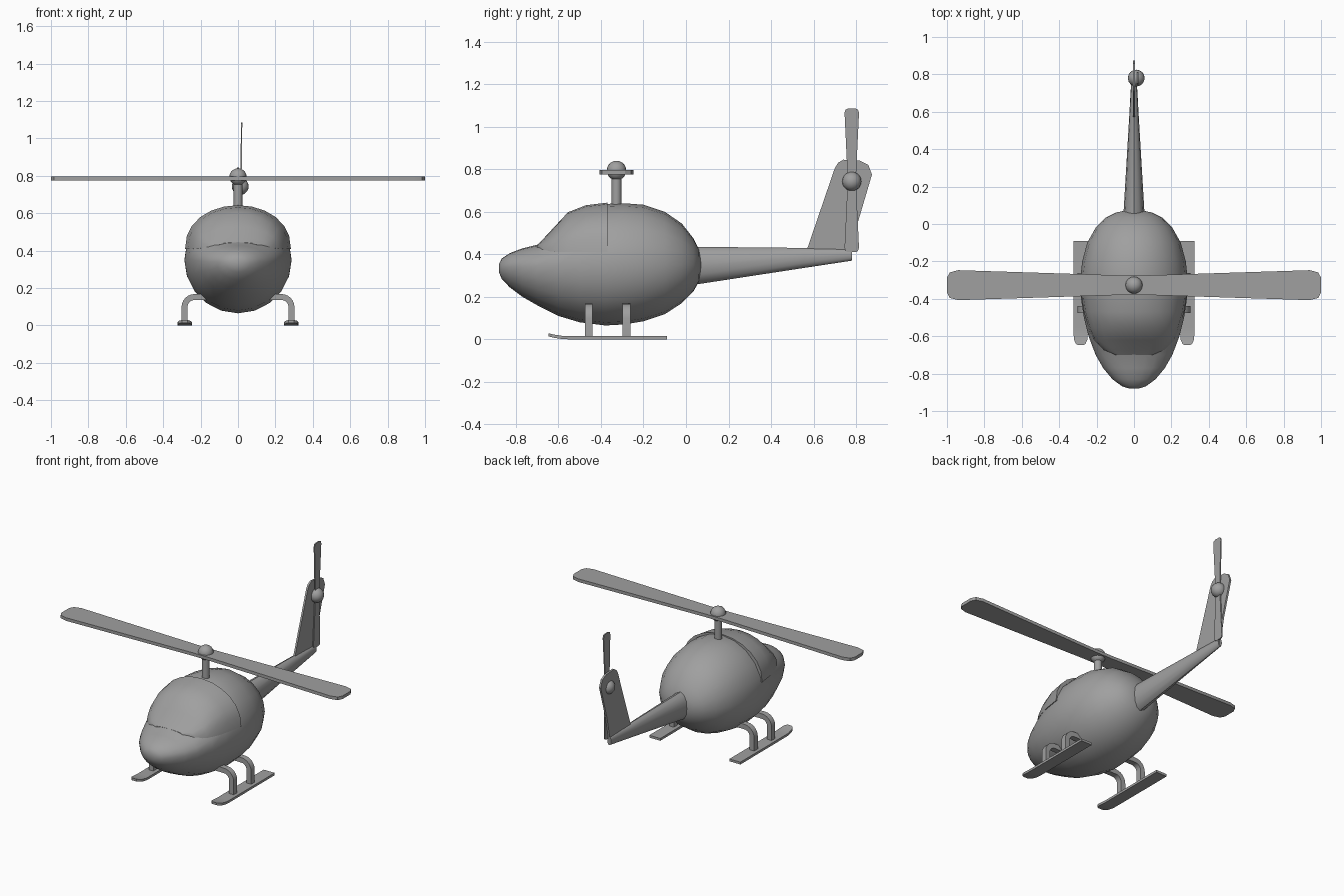
import bpy
import bmesh
import math
from mathutils import Vector

if "Cube" in bpy.data.objects:
    bpy.data.objects.remove(bpy.data.objects["Cube"], do_unlink=True)

# Single grey finish
grey = bpy.data.materials.new("plain grey")
grey.use_nodes = True
grey.diffuse_color = (0.35, 0.35, 0.35, 1)
grey.node_tree.nodes["Principled BSDF"].inputs["Base Color"].default_value = (0.35, 0.35, 0.35, 1)


def finish(name, bm, angle=30):
    bmesh.ops.recalc_face_normals(bm, faces=bm.faces)
    mesh = bpy.data.meshes.new(name)
    bm.to_mesh(mesh)
    bm.free()
    mesh.materials.append(grey)
    obj = bpy.data.objects.new(name, mesh)
    bpy.context.collection.objects.link(obj)
    bpy.ops.object.select_all(action='DESELECT')
    obj.select_set(True)
    bpy.context.view_layer.objects.active = obj
    bpy.ops.object.shade_smooth_by_angle(angle=math.radians(angle))
    return obj


def loft(name, rings, angle=40):
    """Skin a list of closed rings and cap both ends."""
    bm = bmesh.new()
    loops = [[bm.verts.new(p) for p in ring] for ring in rings]
    n = len(rings[0])
    for a, b in zip(loops, loops[1:]):
        for i in range(n):
            j = (i + 1) % n
            bm.faces.new((a[i], a[j], b[j], b[i]))
    bm.faces.new(loops[0])
    bm.faces.new(loops[-1])
    return finish(name, bm, angle)


def prism(name, outline, to_3d, low, high):
    """Extrude a 2D outline between two depths."""
    return loft(name, [[to_3d(u, v, d) for u, v in outline] for d in (low, high)], 25)


def ball(name, radius, centre):
    bm = bmesh.new()
    bmesh.ops.create_uvsphere(bm, u_segments=16, v_segments=10, radius=radius)
    bmesh.ops.translate(bm, verts=bm.verts, vec=Vector(centre))
    return finish(name, bm, 40)


def egg_ring(y, half, top, bottom, mid, sides=20):
    ring = []
    for i in range(sides):
        a = 2 * math.pi * i / sides
        s = math.sin(a)
        ring.append((half * math.cos(a), y, mid + s * ((top - mid) if s > 0 else (mid - bottom))))
    return ring


# Fuselage: y, half width, top, bottom, widest height
stations = [
    (-0.88, 0.025, 0.355, 0.315, 0.335), (-0.867, 0.065, 0.38, 0.285, 0.335),
    (-0.83, 0.115, 0.405, 0.245, 0.34), (-0.77, 0.165, 0.428, 0.20, 0.34),
    (-0.70, 0.205, 0.445, 0.16, 0.345), (-0.60, 0.243, 0.50, 0.11, 0.35),
    (-0.50, 0.268, 0.59, 0.08, 0.35), (-0.38, 0.286, 0.637, 0.065, 0.35),
    (-0.29, 0.287, 0.64, 0.07, 0.35), (-0.20, 0.277, 0.633, 0.085, 0.35),
    (-0.10, 0.25, 0.60, 0.118, 0.35), (-0.02, 0.205, 0.545, 0.17, 0.35),
    (0.035, 0.15, 0.475, 0.225, 0.35), (0.06, 0.10, 0.425, 0.27, 0.35),
    (0.07, 0.055, 0.39, 0.31, 0.35)]
loft("fuselage", [egg_ring(*s) for s in stations], 50)

# Canopy: slightly raised windscreen shell; y, half width, base, top
canopy = [(-0.70, 0.10, 0.432, 0.444), (-0.672, 0.165, 0.415, 0.472),
          (-0.62, 0.215, 0.412, 0.528), (-0.555, 0.243, 0.41, 0.598),
          (-0.47, 0.268, 0.41, 0.631), (-0.37, 0.283, 0.41, 0.643)]
rings = []
for y, half, base, top in canopy:
    ring = []
    for i in range(13):
        a = math.pi * i / 12
        ring.append((half * math.cos(a), y, base + (top - base) * math.sin(a) ** 0.9
                     if 0 < i < 12 else base))
    rings.append(ring)
loft("canopy", rings, 40)

# Tail boom: y, half width, top, bottom
boom = [(0.0, 0.06, 0.437, 0.25), (0.06, 0.056, 0.435, 0.26),
        (0.55, 0.027, 0.43, 0.335), (0.78, 0.014, 0.425, 0.37)]
loft("tail_boom", [egg_ring(y, w, t, b, (t + b) / 2, 12) for y, w, t, b in boom], 40)

# Tail fin
fin = [(0.57, 0.425), (0.70, 0.805), (0.715, 0.83), (0.74, 0.845), (0.82, 0.84),
       (0.858, 0.82), (0.875, 0.775), (0.81, 0.555), (0.782, 0.42), (0.782, 0.375)]
prism("tail_fin", fin, lambda u, v, d: (d, u, v), -0.006, 0.006)


def blade_outline(length, root, tip):
    """Two-bladed outline: narrow at the hub, wide with clipped tips."""
    half = [(length * 0.06, root), (length * 0.94, tip),
            (length * 0.985, tip * 0.85), (length, tip * 0.5)]
    side = half + [(u, -v) for u, v in reversed(half)]
    return side + [(-u, -v) for u, v in side]


def rod(name, radius, rings_at, to_3d, sides=16):
    return loft(name, [[to_3d(radius * math.cos(2 * math.pi * i / sides),
                              radius * math.sin(2 * math.pi * i / sides), d)
                        for i in range(sides)] for d in rings_at])


# Main rotor
MAST_Y = -0.327
rod("rotor_mast", 0.023, (0.60, 0.78), lambda u, v, d: (u, MAST_Y + v, d))
ball("rotor_hub", 0.046, (0, MAST_Y, 0.794))
prism("main_rotor_blades", blade_outline(1.0, 0.052, 0.08),
      lambda u, v, d: (u, MAST_Y + v, d), 0.776, 0.796)

# Tail rotor, slightly leaning, on the left of the fin
ball("tail_rotor_hub", 0.045, (0.012, 0.78, 0.743))
prism("tail_rotor_blades", blade_outline(0.338, 0.02, 0.034),
      lambda u, v, d: (d + 0.012 * u, 0.78 + v, 0.748 + u), 0.012, 0.019)

# Landing gear, both sides
for side, x in (("left", 1), ("right", -1)):
    # Flat skid with rounded, upturned toe: y, half width, base height
    skid = [(-0.648, 0.015, 0.014), (-0.64, 0.026, 0.012), (-0.62, 0.035, 0.007),
            (-0.58, 0.039, 0.001), (-0.55, 0.039, 0.0), (-0.09, 0.039, 0.0)]
    loft(side + "_skid", [[(x * (0.285 - w), y, z), (x * (0.285 + w), y, z),
                           (x * (0.285 + w), y, z + 0.015), (x * (0.285 - w), y, z + 0.015)]
                          for y, w, z in skid], 30)
    # Bent struts: sweep round a quarter arc into the hull
    outer, inner = [(0.302, 0.01)], [(0.27, 0.01)]
    for i in range(7):
        a = math.pi / 2 * i / 6
        outer.append((0.232 + 0.07 * math.cos(a), 0.098 + 0.07 * math.sin(a)))
        inner.append((0.232 + 0.038 * math.cos(a), 0.098 + 0.038 * math.sin(a)))
    outer.append((0.12, 0.168))
    inner.append((0.12, 0.136))
    for place, y in (("front", -0.457), ("rear", -0.28)):
        loft(f"{side}_{place}_strut",
             [[(x * o[0], y - 0.018, o[1]), (x * o[0], y + 0.018, o[1]),
               (x * n[0], y + 0.018, n[1]), (x * n[0], y - 0.018, n[1])]
              for o, n in zip(outer, inner)], 30)
